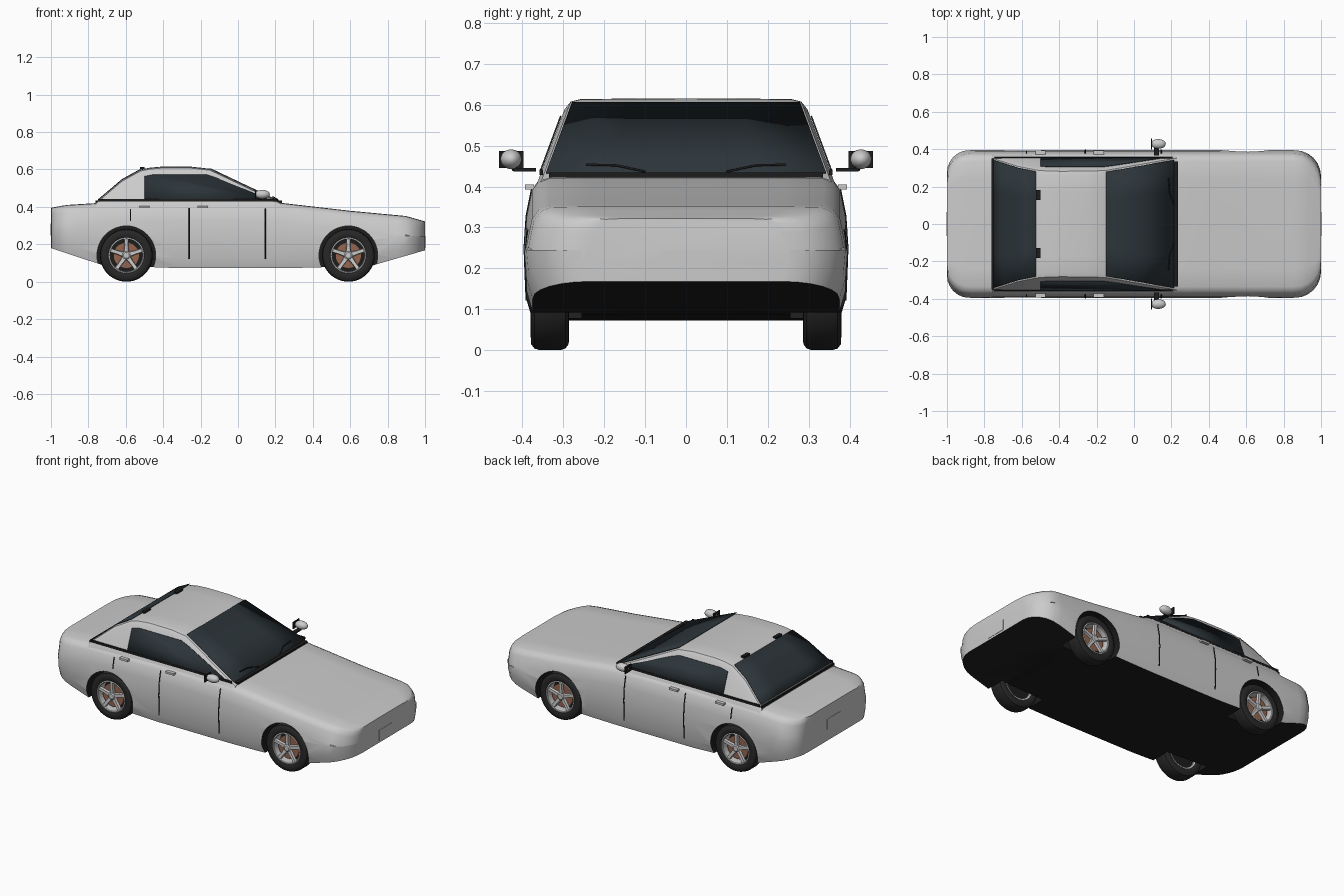
import bpy, bmesh, math
from mathutils import Matrix, Vector

if "Cube" in bpy.data.objects:
    bpy.data.objects.remove(bpy.data.objects["Cube"])


def material(name, rgb):
    m = bpy.data.materials.new(name)
    m.diffuse_color = (*rgb, 1)
    m.use_nodes = True
    m.node_tree.nodes["Principled BSDF"].inputs["Base Color"].default_value = m.diffuse_color
    return m


GREY = material("silver_paint", (0.8, 0.8, 0.8))
BLACK = material("black_trim", (0.012, 0.012, 0.012))
RUBBER = material("rubber", (0.02, 0.02, 0.02))
GLASS = material("dark_glass", (0.025, 0.035, 0.042))
BRAKE = material("brake_metal", (0.3, 0.13, 0.08))


def finish(name, bm, mat=None, angle=35):
    bmesh.ops.recalc_face_normals(bm, faces=bm.faces)
    me = bpy.data.meshes.new(name)
    bm.to_mesh(me)
    bm.free()
    for p in me.polygons:
        p.use_smooth = True
    me.set_sharp_from_angle(angle=math.radians(angle))
    ob = bpy.data.objects.new(name, me)
    bpy.context.collection.objects.link(ob)
    if mat:
        me.materials.append(mat)
    return ob


def loft(name, rings, mat=None, closed=True):
    bm = bmesh.new()
    vs = [[bm.verts.new(p) for p in r] for r in rings]
    n = len(rings[0])
    for a, b in zip(vs, vs[1:]):
        for i in range(n if closed else n - 1):
            j = (i + 1) % n
            bm.faces.new((a[i], a[j], b[j], b[i]))
    if closed:
        bm.faces.new(vs[0])
        bm.faces.new(vs[-1])
    return finish(name, bm, mat)


def lathe(name, profile, centre, mat, closed=True, steps=48):
    # profile of (radius, y), turned about the y axis
    rings = []
    for k in range(steps + 1):
        a = math.tau * k / steps
        rings.append([Vector(centre) + Vector((r * math.cos(a), y, r * math.sin(a))) for r, y in profile])
    ob = loft(name, rings, mat, False)
    bm = bmesh.new()
    bm.from_mesh(ob.data)
    bmesh.ops.remove_doubles(bm, verts=bm.verts, dist=1e-5)
    bmesh.ops.recalc_face_normals(bm, faces=bm.faces)
    bm.to_mesh(ob.data)
    bm.free()
    ob.data.set_sharp_from_angle(angle=math.radians(35))
    return ob


def box(name, c, size, mat=None, rot=None):
    bm = bmesh.new()
    m = Matrix.Translation(c) @ (rot or Matrix()) @ Matrix.Diagonal((*size, 1))
    bmesh.ops.create_cube(bm, size=1, matrix=m)
    return finish(name, bm, mat)


def ball(name, c, radii, mat=None):
    bm = bmesh.new()
    bmesh.ops.create_uvsphere(bm, u_segments=24, v_segments=14, radius=1,
                              matrix=Matrix.Translation(c) @ Matrix.Diagonal((*radii, 1)))
    return finish(name, bm, mat)


def tube(name, pts, r, mat):
    cu = bpy.data.curves.new(name, 'CURVE')
    cu.dimensions = '3D'
    cu.bevel_depth = r
    cu.bevel_resolution = 1
    cu.use_fill_caps = True
    s = cu.splines.new('POLY')
    s.points.add(len(pts) - 1)
    for p, q in zip(s.points, pts):
        p.co = (*q, 1)
    cu.materials.append(mat)
    ob = bpy.data.objects.new(name, cu)
    bpy.context.collection.objects.link(ob)


def interp(table, x):
    for (x0, z0), (x1, z1) in zip(table, table[1:]):
        if x <= x1:
            return z0 + (z1 - z0) * (x - x0) / (x1 - x0)
    return table[-1][1]


TOP = [(-1, .395), (-.92, .41), (-.73, .422), (-.3, .428), (.2, .425), (.6, .379), (.9, .351), (1, .322)]
BOTTOM = [(-1, .18), (-.72, .087), (-.3, .072), (.3, .072), (.72, .087), (1, .168)]
ROOF = [(-.76, .425), (-.7, .475), (-.62, .543), (-.52, .598), (-.47, .608), (-.4, .614),
        (-.25, .613), (-.15, .602), (.23, .422)]
WHEELS = [(-.597, .141), (.59, .141)]


def mirror_ring(x, half):
    return [(x, y, z) for y, z in half] + [(x, -y, z) for y, z in reversed(half[1:-1])]


# main body shell, rounded in plan at both ends
def body_half(x, w):
    t, b = interp(TOP, x), interp(BOTTOM, x)
    return [(0, t), (w * .6, t), (w - .06, t - .002), (w - .035, t - .012), (w - .018, t - .035),
            (w - .005, t - .1), (w, (t + b) / 2), (w - .005, b + .05), (w - .02, b), (0, b)]


W = .395
sections = [(-.88 - .12 * math.sin(a), W - .12 + .12 * math.cos(a))
            for a in [math.radians(d) for d in (90, 75, 60, 45, 30, 15)]]
sections += [(x, W) for x in (-.87, -.73, -.5, -.3, 0, .2, .4, .6, .72, .85)]
sections += [(.86 + .14 * math.sin(a), W - .14 + .14 * math.cos(a))
             for a in [math.radians(d) for d in (15, 30, 45, 60, 75, 90)]]
body = loft("body", [mirror_ring(x, body_half(x, w)) for x, w in sections], GREY)
body.data.materials.append(BLACK)

# wheel arches
bpy.context.view_layer.objects.active = body
for wx, wz in WHEELS:
    for s in (-1, 1):
        cut = lathe("arch_cutter", [(0, -.1), (.157, -.1), (.157, .1), (0, .1)], (wx, s * .355, wz), BLACK)
        cut.hide_render = True
        mod = body.modifiers.new("arch", 'BOOLEAN')
        mod.operation, mod.solver, mod.object = 'DIFFERENCE', 'EXACT', cut
        bpy.ops.object.modifier_apply(modifier=mod.name)
        bpy.data.objects.remove(cut)
for p in body.data.polygons:
    c = p.center
    arch = any(math.hypot(c.x - x, c.z - z) < .16 for x, z in WHEELS) and abs(p.normal.y) < .2
    inner = abs(c.y) < .27 and abs(p.normal.y) > .9
    p.material_index = 1 if p.normal.z < -.5 or (arch and .25 < abs(c.y)) or inner else 0
body.data.set_sharp_from_angle(angle=math.radians(35))


# cabin with leaning sides
def side_y(z):
    return .356 - .37 * (z - .43)


def cabin_half(z):
    return [(0, z + .002), (.17, z + .001), (side_y(z) - .03, z), (side_y(z) - .006, z - .006),
            (side_y(z - .025), z - .025), (side_y(.38), .38), (0, .38)]


loft("cabin", [mirror_ring(x, cabin_half(z)) for x, z in ROOF], GREY)


# front and rear glass, side windows
def screen(name, xs):
    rows = []
    for x in xs:
        z = interp(ROOF, x)
        rows.append([(x, k * (side_y(z) - .014), z + .006) for k in (-1, -.5, 0, .5, 1)])
    ob = loft(name, rows, GLASS, False)
    ob.modifiers.new("thickness", 'SOLIDIFY').thickness = .004


screen("windscreen", (-.148, .05, .215))
screen("rear_window", (-.75, -.7, -.62, -.525))
for s in (-1, 1):
    bm = bmesh.new()
    outline = [(-.5, .44), (-.5, .563), (-.45, .573), (-.17, .573), (-.11, .553), (.02, .5), (.165, .44)]
    bm.faces.new([bm.verts.new((x, s * (side_y(z) + .003), z)) for x, z in outline])
    win = finish("side_window", bm, GLASS)
    mod = win.modifiers.new("thickness", 'SOLIDIFY')
    mod.thickness, mod.offset = .004, 0

# black seals, cowl and rear hinges
box("cowl", (.222, 0, .428), (.028, .67, .012), BLACK)
box("rear_seal", (-.755, 0, .428), (.012, .7, .012), BLACK)
for s in (-1, 1):
    box("belt_seal", (-.27, s * .354, .435), (.95, .008, .014), BLACK)
    box("rear_hinge", (-.512, s * .155, .606), (.022, .055, .012), BLACK)
    tube("wiper", [(.215, s * .1, .437), (.19, s * .17, .452), (.185, s * .245, .454)], .003, BLACK)

    # door seams and handles
    for x, last in ((-.575, 6), (-.26, 8), (.145, 8)):
        tube("door_seam", [(x, s * (y - .001), z) for y, z in body_half(x, W)[4:last]], .004, BLACK)
    for x in (-.5, -.188):
        box("door_handle", (x, s * .383, .399), (.055, .022, .012), GREY)

    # door mirrors
    ball("mirror_shell", (.13, s * .428, .467), (.04, .026, .024), GREY)
    box("mirror_glass", (.094, s * .428, .466), (.006, .06, .042), BLACK)
    box("mirror_arm", (.12, s * .395, .441), (.025, .055, .008), BLACK)
    tube("mirror_stalk", [(.12, s * .418, .44), (.125, s * .425, .46)], .007, BLACK)

    # number plates (blank), one at each end
    box("plate", (s * .998, 0, .212 if s > 0 else .28), (.008, .13, .064), GREY)

# wheels: tyre, rim, brake disc, five spokes
for wx, wz in WHEELS:
    for s in (-1, 1):
        c = Vector((wx, s * .333, wz))
        lathe("tyre", [(.092, -s * .04), (.105, -s * .047), (.126, -s * .046), (.137, -s * .038), (.141, -s * .025),
                       (.141, s * .025), (.137, s * .038), (.126, s * .046), (.105, s * .047), (.092, s * .04),
                       (.092, -s * .04)], c, RUBBER)
        lathe("rim", [(.086, -s * .04), (.095, -s * .042), (.095, s * .042), (.089, s * .044), (.086, s * .04),
                      (.086, -s * .04)], c, GREY)
        lathe("brake_disc", [(0, s * .01), (.07, s * .01), (.07, s * .02), (0, s * .02)], c, BRAKE)
        lathe("wheel_back", [(0, -s * .03), (.088, -s * .03), (.088, -s * .02), (0, -s * .02)], c, BLACK)
        lathe("hub", [(0, s * .01), (.022, s * .01), (.022, s * .036), (.015, s * .041), (0, s * .041)], c, GREY)
        for k in range(5):
            rot = Matrix.Rotation(math.tau * k / 5, 4, 'Y')
            rings = []
            for r, w, y in ((.01, .015, .036), (.05, .011, .038), (.09, .012, .041)):
                quad = [(-w, y - .014, r), (w, y - .014, r), (w * .75, y, r), (-w * .75, y, r)]
                rings.append([c + rot @ Vector((px, s * py, pz)) for px, py, pz in quad])
            loft("spoke", rings, GREY)
